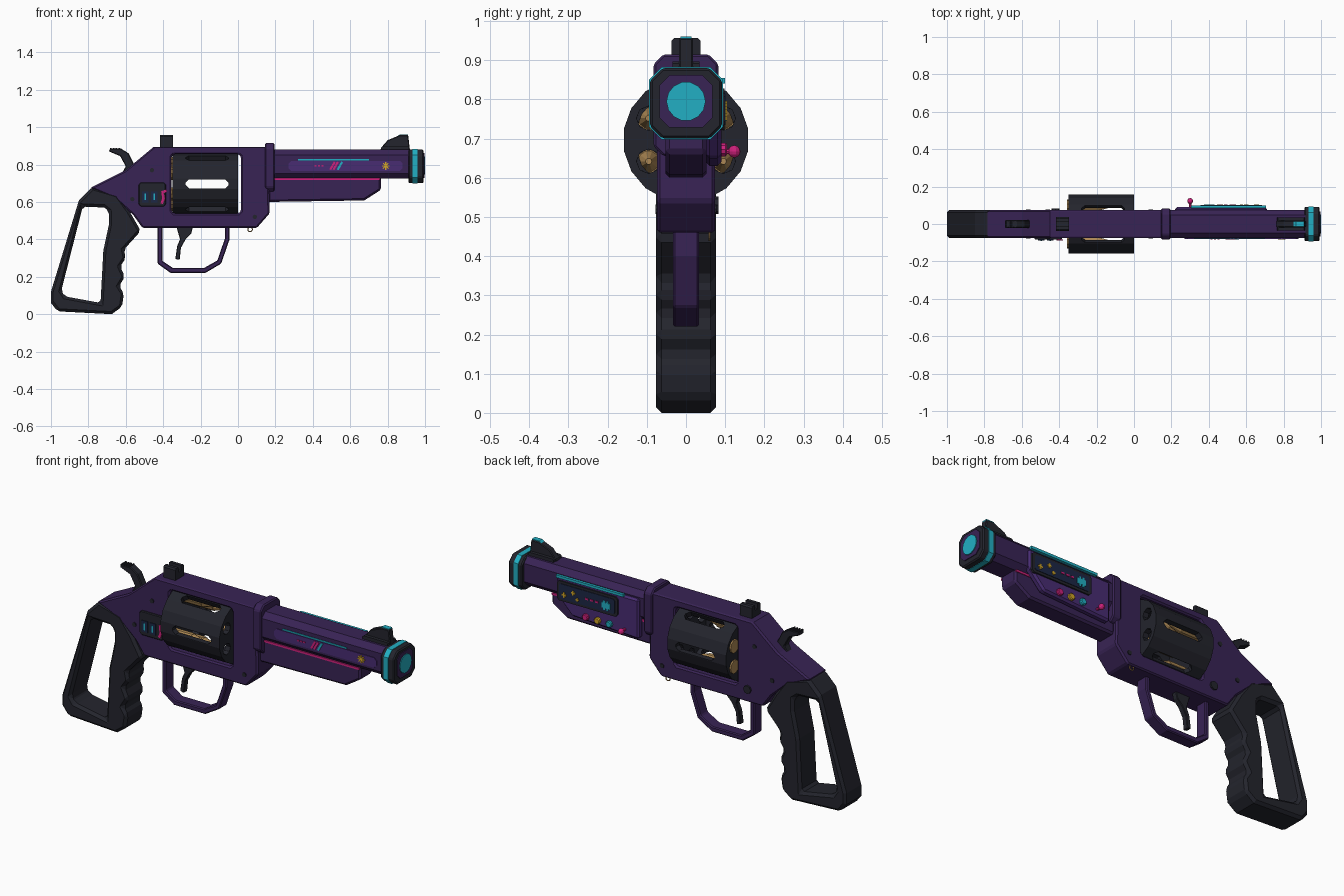
import bpy
import bmesh
from math import radians, cos, sin, pi
from mathutils import Matrix, Vector

if "Cube" in bpy.data.objects:
    bpy.data.objects.remove(bpy.data.objects["Cube"], do_unlink=True)


def material(name, red, green, blue):
    mat = bpy.data.materials.new(name)
    mat.use_nodes = True
    color = (red, green, blue, 1)
    mat.diffuse_color = color
    mat.node_tree.nodes["Principled BSDF"].inputs["Base Color"].default_value = color
    return mat


purple = material("deep purple", .04, .017, .09)
violet = material("violet panel", .065, .025, .17)
black = material("charcoal", .017, .018, .026)
teal = material("teal", .016, .43, .55)
magenta = material("magenta", .62, .015, .2)
brass = material("brass", .42, .25, .09)
yellow = material("yellow", .65, .38, .02)
navy = material("navy", .012, .02, .06)


def extrude(name, points, start, end, mat, axis="y", bevel=0):
    """Extrude a profile: (x, z) points along y, or (y, z) points along x."""
    bm = bmesh.new()
    if axis == "y":
        place = lambda point, depth: (point[0], depth, point[1])
    else:
        place = lambda point, depth: (depth, point[0], point[1])
    near = [bm.verts.new(place(p, start)) for p in points]
    far = [bm.verts.new(place(p, end)) for p in points]
    bm.faces.new(near)
    bm.faces.new(far[::-1])
    count = len(points)
    for i in range(count):
        j = (i + 1) % count
        bm.faces.new((near[i], far[i], far[j], near[j]))
    bmesh.ops.recalc_face_normals(bm, faces=bm.faces)
    mesh = bpy.data.meshes.new(name)
    bm.to_mesh(mesh)
    bm.free()
    obj = bpy.data.objects.new(name, mesh)
    bpy.context.collection.objects.link(obj)
    mesh.materials.append(mat)
    if bevel:
        add_bevel(obj, bevel)
    return obj


def add_bevel(obj, width):
    mod = obj.modifiers.new("edge bevel", "BEVEL")
    mod.width = width
    mod.segments = 1
    mod.limit_method = "ANGLE"
    mod.angle_limit = radians(40)


def cut(obj, cutter):
    mod = obj.modifiers.new("cut", "BOOLEAN")
    mod.operation = "DIFFERENCE"
    mod.solver = "EXACT"
    mod.object = cutter
    cutter.hide_render = True
    bpy.context.view_layer.objects.active = obj
    bpy.ops.object.modifier_apply(modifier=mod.name)
    bpy.data.objects.remove(cutter, do_unlink=True)


def chamfered(u, v, half_u, half_v, c):
    """Rectangle with its four corners cut."""
    a, b = half_u, half_v
    corners = [(a, c - b), (a, b - c), (a - c, b), (c - a, b),
               (-a, b - c), (-a, c - b), (c - a, -b), (a - c, -b)]
    return [(u + p, v + q) for p, q in corners]


def ring(u, v, radius, sides, phase=0.0):
    angles = [phase + 2 * pi * i / sides for i in range(sides)]
    return [(u + radius * cos(a), v + radius * sin(a)) for a in angles]


def bar(name, x, z, length, width, mat, surface, angle=0, depth=.004):
    """Thin plate on a side; the sign of surface picks the side."""
    turn = Matrix.Rotation(radians(angle), 2)
    a, b = length / 2, width / 2
    pts = [turn @ Vector(p) + Vector((x, z)) for p in ((-a, -b), (a, -b), (a, b), (-a, b))]
    outer = surface + (depth if surface > 0 else -depth)
    return extrude(name, pts, surface, outer, mat)


# Frame with the drum window
frame = extrude("frame", [(-.45, .895), (.16, .895), (.17, .54), (.1, .46), (-.51, .46),
                          (-.56, .53), (-.66, .62), (-.79, .675), (-.6, .77)], -.074, .074, purple)
cut(frame, extrude("window_cutter", chamfered(-.17, .697, .186, .158, .012), -1, 1, purple))
add_bevel(frame, .014)
extrude("barrel_collar", chamfered(0, .785, .083, .13, .025), .145, .195, purple, "x", .006)

# Grip: open loop with finger grooves
grip = extrude("grip", [(-.78, .68), (-.85, .61), (-1, .12), (-1, .06), (-.965, .015), (-.675, 0),
                        (-.62, .04), (-.61, .11), (-.635, .15), (-.605, .2), (-.63, .255), (-.6, .3),
                        (-.61, .345), (-.56, .4), (-.52, .445), (-.58, .55), (-.645, .64)],
               -.076, .076, black)
cut(grip, extrude("grip_cutter", [(-.83, .575), (-.945, .125), (-.925, .095), (-.735, .06),
                                  (-.72, .34), (-.69, .48), (-.69, .55), (-.715, .57)], -1, 1, black))
add_bevel(grip, .014)

# Drum: hollow shell with six pointed slots and open chambers
axis_z = .697
drum = extrude("drum", ring(0, axis_z, .161, 18, radians(10)), -.35, 0, black, "x")
cut(drum, extrude("cavity_cutter", ring(0, axis_z, .13, 18, radians(10)), -.32, -.03, black, "x"))
pivot = Matrix.Translation((0, 0, axis_z))
for i in range(3):
    slot = extrude("slot_cutter", chamfered(-.165, 0, .115, .024, .018), -1, 1, black)
    slot.matrix_world = pivot @ Matrix.Rotation(i * pi / 3, 4, "X")
    bpy.context.view_layer.update()
    cut(drum, slot)
chambers = ring(0, axis_z, .11, 6, radians(30))
for y, z in chambers:
    cut(drum, extrude("chamber_cutter", ring(y, z, .031, 8), -.04, .05, black, "x"))
add_bevel(drum, .008)
for i, (y, z) in enumerate(chambers):
    extrude(f"round_rim_{i}", ring(y, z, .036, 10), -.358, -.345, brass, "x")
    extrude(f"round_case_{i}", ring(y, z, .03, 10), -.345, -.2, brass, "x")
    bpy.ops.mesh.primitive_cone_add(vertices=10, radius1=.027, radius2=.008, depth=.07,
                                    location=(-.165, y, z), rotation=(0, pi / 2, 0))
    tip = bpy.context.object
    tip.name = f"round_tip_{i}"
    tip.data.materials.append(brass)

# Barrel, underlug and glowing muzzle
bore = .795
extrude("barrel", chamfered(0, .802, .075, .077, .028), .18, .93, purple, "x")
extrude("underlug", [(.16, .735), (.765, .735), (.765, .665), (.675, .608), (.16, .6)],
        -.052, .052, purple, bevel=.01)
extrude("glow_seam", [(.19, .716), (.76, .716), (.76, .727), (.19, .727)], -.056, .056, magenta)
extrude("muzzle_cap", chamfered(0, .79, .092, .09, .032), .912, .992, black, "x", .006)
extrude("muzzle_band", chamfered(0, .79, .094, .092, .032), .933, .96, teal, "x")
extrude("muzzle_plate", chamfered(0, bore, .067, .067, .025), .99, .996, purple, "x")
extrude("muzzle_lens", ring(0, bore, .05, 14), .99, 1, teal, "x")

# Sights
extrude("front_sight", [(.76, .87), (.765, .89), (.8, .93), (.865, .957), (.91, .957), (.92, .87)],
        -.018, .018, black, bevel=.004)
extrude("front_sight_base", chamfered(.84, .885, .075, .012, .006), -.035, .035, black)
extrude("front_sight_glow", [(.85, .95), (.908, .955), (.908, .961), (.865, .961)], -.014, .014, teal)
extrude("rear_sight", [(-.037, .885), (.037, .885), (.037, .95), (.03, .957), (.012, .957),
                       (.012, .93), (-.012, .93), (-.012, .957), (-.03, .957), (-.037, .95)],
        -.418, -.347, black, "x")

# Hammer with a ridged spur
extrude("hammer", [(-.69, .87), (-.685, .885), (-.625, .885), (-.585, .86), (-.555, .8),
                   (-.56, .74), (-.64, .72), (-.6, .79), (-.63, .845)], -.021, .021, black, bevel=.004)
for i in range(4):
    extrude(f"spur_ridge_{i}", chamfered(-.68 + i * .015, .884, .004, .005, .001), -.02, .02, black)

# Trigger and guard
extrude("trigger_guard", [(-.43, .47), (-.43, .27), (-.36, .22), (-.175, .22), (-.09, .27),
                          (-.045, .4), (-.045, .47), (-.07, .47), (-.07, .405), (-.11, .287),
                          (-.18, .248), (-.35, .248), (-.405, .285), (-.405, .47)],
        -.033, .033, purple, bevel=.005)
extrude("trigger", [(-.33, .47), (-.31, .4), (-.325, .365), (-.335, .295), (-.312, .29),
                    (-.305, .355), (-.28, .4), (-.25, .43), (-.24, .47)], -.015, .015, black, bevel=.003)

# Right side: battery panel
extrude("battery_panel", chamfered(-.458, .64, .073, .065, .012), -.084, -.07, black, bevel=.004)
for i, x in enumerate((-.495, -.447)):
    bar(f"battery_window_{i}", x, .627, .034, .06, navy, -.084)
    bar(f"battery_light_{i}", x, .627, .008, .036, teal, -.087)
for i, (x, z, angle) in enumerate(((-.395, .655, 20), (-.4, .63, 100), (-.403, .605, 70))):
    bar(f"battery_mark_{i}", x, z, .03, .014, magenta, -.084, angle)

# Right side: barrel inlay
extrude("barrel_inlay", chamfered(.575, .793, .305, .027, .015), -.079, -.07, violet)
bar("barrel_light", .51, .826, .38, .008, teal, -.074)
for i, (x, color) in enumerate(((.505, magenta), (.522, magenta), (.545, teal))):
    bar(f"inlay_slash_{i}", x, .793, .048, .011, color, -.079, 60)
for i in range(3):
    bar(f"inlay_dash_{i}", .415 + i * .018, .793, .01, .007, magenta, -.079)
for i in range(4):
    bar(f"inlay_star_{i}", .79, .793, .042, .006, yellow, -.079, i * 45)

# Left side: console with screen and buttons
extrude("console", [(.22, .845), (.71, .845), (.71, .745), (.62, .65), (.22, .63)],
        .05, .09, violet, bevel=.01)
extrude("screen_frame", chamfered(.52, .775, .18, .053, .012), .085, .098, black)
extrude("screen", chamfered(.52, .775, .165, .04, .008), .098, .101, navy)
bar("console_light", .505, .848, .4, .014, teal, .085, depth=.015)
for i, (x, z) in enumerate(((.655, .76), (.6, .785), (.575, .755))):
    for angle in (0, 90):
        bar(f"screen_spark_{i}_{angle}", x, z, .028 - i * .005, .008, yellow, .101, angle)
for i in range(3):
    bar(f"screen_dash_{i}", .46 + i * .03, .775, .018, .009, magenta, .101)
for i, height in enumerate((.03, .05, .03, .05, .03)):
    bar(f"screen_ship_{i}", .385 + i * .01, .77, .01, height, teal, .101)
for i, (x, color) in enumerate(((.53, magenta), (.46, yellow), (.39, teal))):
    extrude(f"button_{i}", ring(x, .672, .018, 10), .085, .105, color, bevel=.004)
extrude("joystick_stem", ring(.3, .667, .007, 8), .08, .12, magenta)
bpy.ops.mesh.primitive_uv_sphere_add(segments=10, ring_count=6, radius=.016, location=(.3, .123, .667))
bpy.context.object.name = "joystick_knob"
bpy.context.object.data.materials.append(magenta)

# Frame screws and lanyard ring
for side, label in ((-1, "right"), (1, "left")):
    for i, (x, z) in enumerate(((-.565, .615), (-.46, .77), (.09, .52))):
        extrude(f"screw_{label}_{i}", ring(x, z, .012, 8), side * .07, side * .078, black)
extrude("frame_bolt_left", ring(-.42, .53, .022, 8), .07, .083, black)
bpy.ops.mesh.primitive_torus_add(major_segments=12, minor_segments=6, major_radius=.012,
                                 minor_radius=.003, location=(.065, .06, .453), rotation=(pi / 2, 0, 0))
bpy.context.object.name = "lanyard_ring"
bpy.context.object.data.materials.append(brass)
